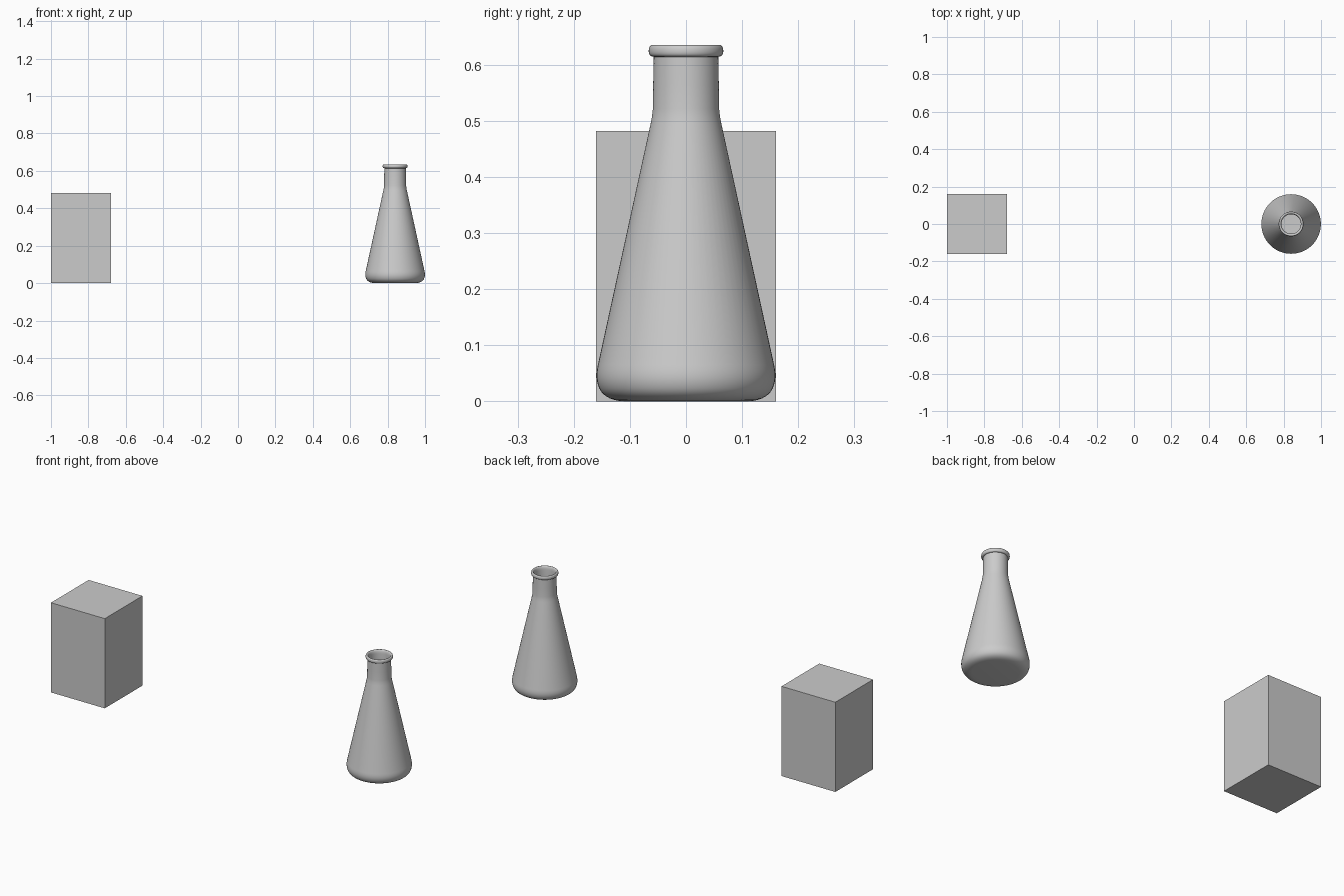
import bpy, bmesh, math
from mathutils import Vector

if "Cube" in bpy.data.objects:
    bpy.data.objects.remove(bpy.data.objects["Cube"])


def finish(name, bm, loc, smooth):
    bmesh.ops.recalc_face_normals(bm, faces=bm.faces)
    me = bpy.data.meshes.new(name)
    bm.to_mesh(me)
    bm.free()
    ob = bpy.data.objects.new(name, me)
    ob.location = loc
    bpy.context.collection.objects.link(ob)
    if smooth:
        bpy.context.view_layer.objects.active = ob
        ob.select_set(True)
        bpy.ops.object.shade_smooth_by_angle(angle=math.radians(40))
        ob.select_set(False)
    return ob


def corner(a, b, c, n=8):
    """Rounded corner from a to c, pulled towards b."""
    a, b, c = Vector(a), Vector(b), Vector(c)
    pts = []
    for i in range(n + 1):
        t = i / n
        pts.append(tuple(a * (1 - t) ** 2 + b * 2 * t * (1 - t) + c * t * t))
    return pts


def lathe(name, profile, loc, sides=64):
    bm = bmesh.new()
    verts = [bm.verts.new((r, 0, z)) for r, z in profile]
    edges = [bm.edges.new(p) for p in zip(verts, verts[1:])]
    bmesh.ops.spin(bm, geom=verts + edges, cent=(0, 0, 0), axis=(0, 0, 1),
                   angle=math.tau, steps=sides, use_duplicate=False)
    bmesh.ops.remove_doubles(bm, verts=bm.verts, dist=1e-5)
    return finish(name, bm, loc, True)


# Plain block on the left
bm = bmesh.new()
bmesh.ops.create_cube(bm, size=1)
bmesh.ops.scale(bm, vec=(0.32, 0.32, 0.482), verts=bm.verts)
finish("block", bm, (-0.84, 0, 0.241), False)

# Conical flask on the right: outer wall, rolled lip, then inner wall
outer = [(0, 0)] + corner((0.11, 0), (0.15, 0.002), (0.157, 0.03), 8)
outer += corner((0.157, 0.03), (0.1615, 0.044), (0.157, 0.065), 5)[1:]
outer += [(0.063, 0.495), (0.0605, 0.508), (0.059, 0.522), (0.0585, 0.565), (0.0575, 0.612)]
lip = corner((0.0575, 0.614), (0.0665, 0.614), (0.0665, 0.624), 5)
lip += corner((0.0665, 0.624), (0.0665, 0.635), (0.060, 0.635), 5)[1:]
lip += corner((0.060, 0.635), (0.053, 0.634), (0.052, 0.615), 5)[1:]
inner = [(0.053, 0.522), (0.0555, 0.503)]
inner += corner((0.150, 0.065), (0.154, 0.01), (0.11, 0.008), 8) + [(0, 0.008)]
lathe("conical_flask", outer + lip + inner, (0.84, 0, 0))
